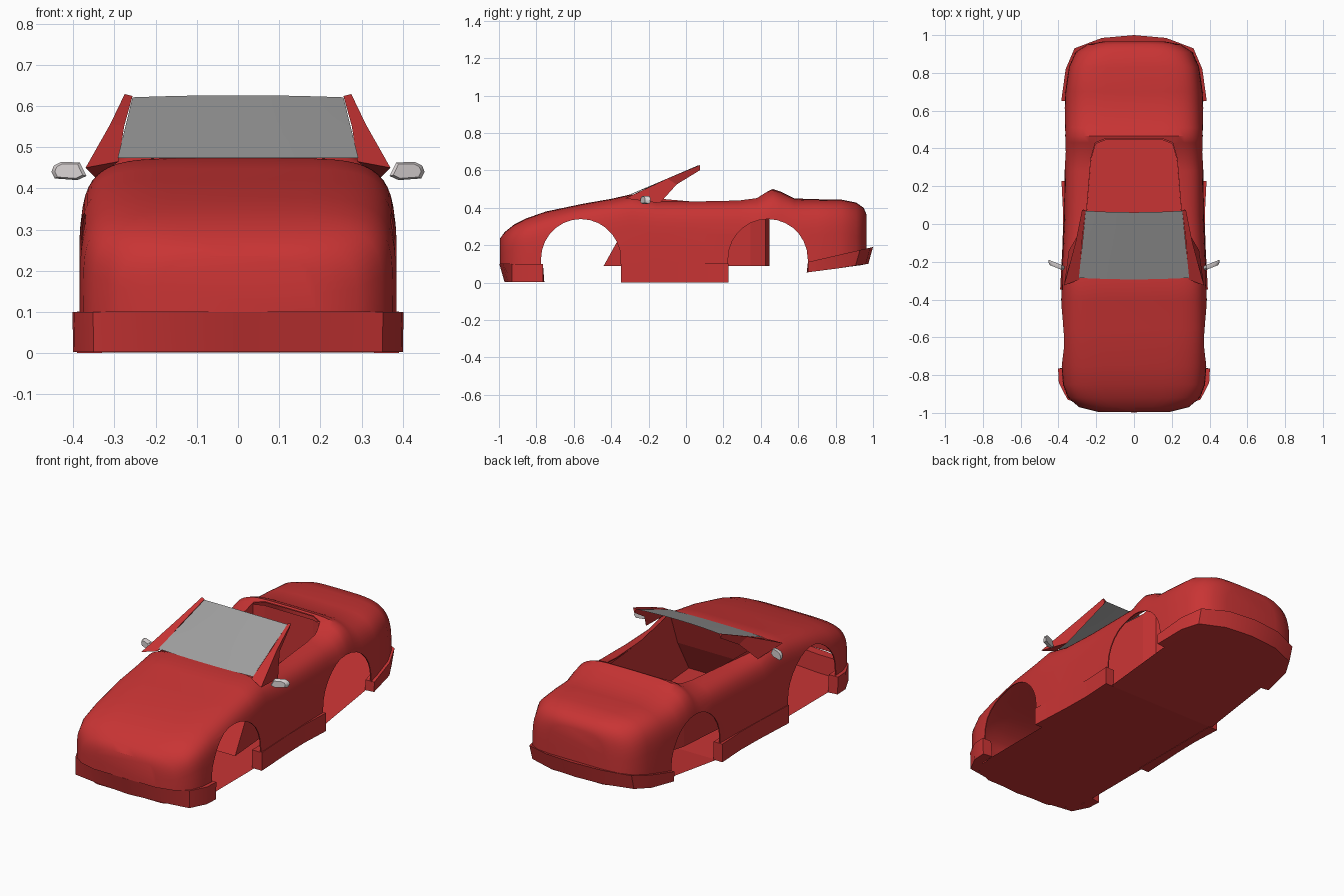
import bpy, bmesh, math
from mathutils import Vector

if "Cube" in bpy.data.objects:
    bpy.data.objects.remove(bpy.data.objects["Cube"])


def material(name, rgb):
    m = bpy.data.materials.new(name)
    m.use_nodes = True
    m.diffuse_color = (*rgb, 1)
    bsdf = m.node_tree.nodes["Principled BSDF"]
    bsdf.inputs["Base Color"].default_value = (*rgb, 1)
    bsdf.inputs["Roughness"].default_value = 0.6
    return m


RED = material("red_paint", (0.58, 0.034, 0.034))
GREY = material("grey_glass", (0.35, 0.35, 0.35))
PALE = material("pale_mirror", (0.72, 0.67, 0.67))


def make(name, rings, mat, closed=True, caps=(True, True)):
    """Skin a list of equal-length point rings."""
    bm = bmesh.new()
    rows = [[bm.verts.new(p) for p in ring] for ring in rings]
    n = len(rows[0])
    for a, b in zip(rows, rows[1:]):
        for i in range(n if closed else n - 1):
            j = (i + 1) % n
            bm.faces.new((a[i], a[j], b[j], b[i]))
    if caps[0]:
        bm.faces.new(rows[0])
    if caps[1]:
        bm.faces.new(rows[-1][::-1])
    bmesh.ops.recalc_face_normals(bm, faces=bm.faces)
    mesh = bpy.data.meshes.new(name)
    bm.to_mesh(mesh)
    bm.free()
    mesh.materials.append(mat)
    ob = bpy.data.objects.new(name, mesh)
    bpy.context.collection.objects.link(ob)
    return ob


def activate(ob):
    bpy.ops.object.select_all(action='DESELECT')
    ob.select_set(True)
    bpy.context.view_layer.objects.active = ob


def smooth(ob, angle=35):
    activate(ob)
    bpy.ops.object.shade_smooth_by_angle(angle=math.radians(angle))


def both_sides(half):
    """Mirror a plan outline running from one side towards the centre."""
    return half + [(-x, y) for x, y in reversed(half) if x > 0]


# Body shell: y, half width, top height, squareness of the section
STATIONS = [
    (-0.995, 0.19, 0.235, 4), (-0.97, 0.29, 0.27, 4), (-0.92, 0.35, 0.31, 5),
    (-0.85, 0.376, 0.345, 5), (-0.75, 0.384, 0.38, 5), (-0.55, 0.386, 0.422, 6),
    (-0.4, 0.386, 0.448, 6), (-0.29, 0.384, 0.473, 6), (-0.16, 0.379, 0.442, 6),
    (0.05, 0.37, 0.44, 6), (0.28, 0.368, 0.443, 6), (0.38, 0.37, 0.458, 5),
    (0.43, 0.37, 0.488, 5), (0.465, 0.37, 0.5, 5), (0.51, 0.37, 0.485, 5),
    (0.58, 0.369, 0.45, 5), (0.7, 0.364, 0.446, 5), (0.83, 0.345, 0.444, 5),
    (0.91, 0.31, 0.428, 4), (0.95, 0.25, 0.4, 4), (0.965, 0.17, 0.365, 4)]


def section(y, w, top, n, steps=28):
    low = 0.1 + max(0, y - 0.65) * 0.23
    pts = []
    for i in range(steps + 1):
        t = math.pi * i / steps
        c, s = math.cos(t), max(0, math.sin(t))
        pts.append((math.copysign(abs(c) ** (2 / n), c) * w, y,
                    low + (top - low) * s ** (2 / n)))
    return pts


body = make("body_shell", [section(*s) for s in STATIONS], RED, closed=False)
shell = body.modifiers.new("thickness", 'SOLIDIFY')
shell.thickness, shell.offset = 0.006, -1


# Cutters: two wheel arches and the cockpit opening
def arch_cutter(y0, r=0.213, z0=0.127):
    ring = [(y0 + r * math.cos(math.pi * i / 14), z0 + r * math.sin(math.pi * i / 14))
            for i in range(15)]
    ring += [(y0 - r, -0.1), (y0 + r, -0.1)]
    return make("arch_cutter", [[(x, y, z) for y, z in ring] for x in (-0.6, 0.6)], RED)


OPENING = both_sides([(0.29, -0.27), (0.25, 0.08), (0.228, 0.35), (0.205, 0.43), (0.15, 0.452)])
cutters = [arch_cutter(-0.562), arch_cutter(0.438),
           make("cockpit_cutter", [[(x, y, z) for x, y in OPENING] for z in (0.33, 0.7)], RED)]
for c in cutters:
    c.hide_render = True
    mod = body.modifiers.new("cut", 'BOOLEAN')
    mod.operation, mod.solver, mod.object = 'DIFFERENCE', 'EXACT', c
activate(body)
for mod in list(body.modifiers):
    bpy.ops.object.modifier_apply(modifier=mod.name)
for c in cutters:
    bpy.data.objects.remove(c)
smooth(body)


# Cockpit tub: the footwell reaches forward under the dash
def tub_ring(z, front):
    ring = []
    for x, y in OPENING:
        height = z
        if z > 0.4:
            height += 0.03 if y < -0.2 else 0.045 if y > 0.42 else 0
        ring.append((x, front if y < -0.2 else y - 0.005, height))
    return ring


make("cockpit_tub", [tub_ring(0.43, -0.272), tub_ring(0.27, -0.34), tub_ring(0.09, -0.44)],
     RED, caps=(False, True))


# Bumpers: U-shaped bands wrapped around each end
def bumper(name, half, low, high, tuck):
    outer = both_sides(half)
    inner = [(x * 0.86, y * (0.95 if abs(x) < 0.34 else 1)) for x, y in reversed(outer)]
    bottom = [(x * 0.995, y * (tuck if abs(x) < 0.34 else 1), low(y)) for x, y in outer]
    bottom += [(x, y * 0.99, low(y)) for x, y in inner]
    top = [(x, y, high(y)) for x, y in outer + inner]
    smooth(make(name, [bottom, top], RED), 30)


bumper("front_bumper", [(0.402, -0.765), (0.398, -0.84), (0.352, -0.93), (0.2, -0.98), (0, -0.998)],
       lambda y: 0.003, lambda y: 0.1, 0.972)
bumper("rear_bumper", [(0.385, 0.652), (0.362, 0.82), (0.315, 0.93), (0.17, 0.985), (0, 1.0)],
       lambda y: 0.055 + (y - 0.65) * 0.13, lambda y: 0.11 + (y - 0.65) * 0.23, 0.975)

# Underbody, rising towards the tail
FLOOR = [(-0.96, 0.2), (-0.9, 0.33), (-0.77, 0.345), (0.225, 0.345),
         (0.65, 0.335), (0.88, 0.31), (0.96, 0.16)]
make("underbody", [[(s * w, y, max(0.002, 0.055 + (y - 0.65) * 0.13)) for s in (-1, 1)]
                   for y, w in FLOOR], RED, closed=False, caps=(False, False))

# Windshield: a gently bowed sheet
glass = []
for k in range(5):
    f = k / 4
    half = 0.292 - 0.036 * f
    glass.append([(half * i / 4, -0.285 + 0.355 * f - 0.008 * (1 - (i / 4) ** 2),
                   0.474 + 0.147 * f + 0.005 * f * (1 - (i / 4) ** 2)) for i in range(-4, 5)])
smooth(make("windshield", glass, GREY, closed=False, caps=(False, False)))

# Sills, windshield pillars and mirrors on both sides
PILLAR = [[(0.29, -0.295, 0.465), (0.37, -0.325, 0.45), (0.345, -0.14, 0.425)],
          [(0.276, -0.1, 0.552), (0.31, -0.1, 0.556), (0.292, -0.05, 0.525)],
          [(0.256, 0.072, 0.624), (0.275, 0.075, 0.629), (0.266, 0.076, 0.602)]]
MIRROR = [(0.368, 0.43), (0.384, 0.463), (0.43, 0.464), (0.447, 0.455),
          (0.453, 0.44), (0.445, 0.424), (0.39, 0.42)]
for side, label in ((1, "left"), (-1, "right")):
    sill = []
    for y, x in ((-0.348, 0.391), (-0.1, 0.378), (0.05, 0.375), (0.228, 0.384)):
        sill.append([(side * a, y, z) for a, z in ((0.33, 0), (x, 0), (x, 0.101), (0.33, 0.101))])
    smooth(make(label + "_sill", sill, RED))

    make(label + "_pillar", [[(side * x, y, z) for x, y, z in ring] for ring in PILLAR], RED)

    centre = Vector((0.412, 0.442))
    rings = []
    for offset, scale in ((-0.014, 0.8), (-0.004, 1), (0.012, 1)):
        ring = []
        for p in MIRROR:
            q = centre + (Vector(p) - centre) * scale
            ring.append((side * q.x, -0.217 + 0.4 * (q.x - centre.x) + offset, q.y))
        rings.append(ring)
    smooth(make(label + "_mirror", rings, PALE))
